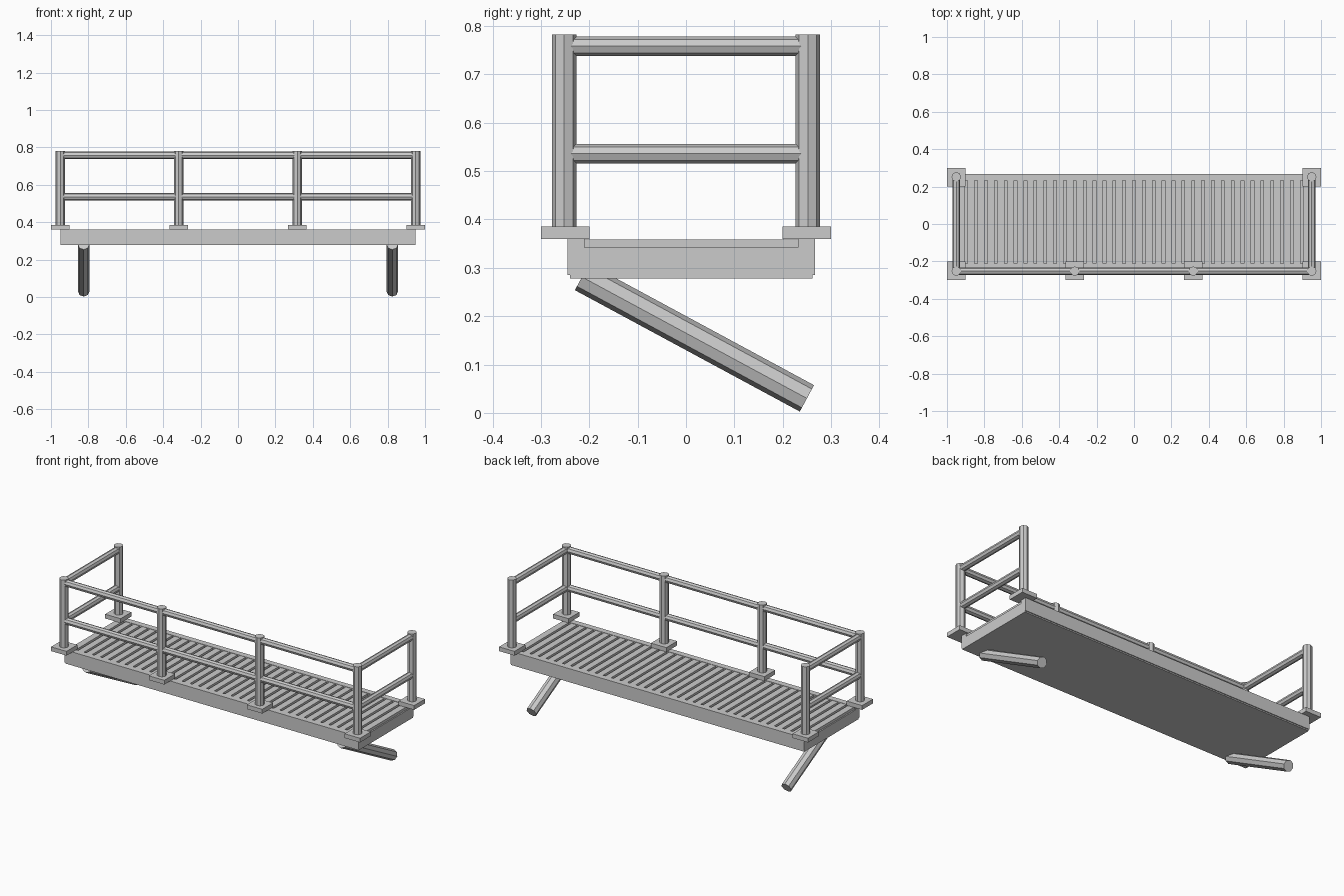
import bpy, math
from mathutils import Vector

if "Cube" in bpy.data.objects:
    bpy.data.objects.remove(bpy.data.objects["Cube"])


def box(name, x0, x1, y0, y1, z0, z1):
    bpy.ops.mesh.primitive_cube_add(size=1, location=((x0 + x1) / 2, (y0 + y1) / 2, (z0 + z1) / 2))
    o = bpy.context.object
    o.name = name
    o.scale = (x1 - x0, y1 - y0, z1 - z0)
    bpy.ops.object.transform_apply(location=False, rotation=False, scale=True)
    return o


def bar(name, a, b, r):
    # eight-sided round bar between two points
    a, b = Vector(a), Vector(b)
    d = b - a
    bpy.ops.mesh.primitive_cylinder_add(vertices=8, radius=r, depth=d.length, location=(a + b) / 2)
    o = bpy.context.object
    o.name = name
    o.rotation_euler = d.to_track_quat('Z', 'Y').to_euler()
    return o


# Platform body and raised long edges
box("platform_body", -0.95, 0.95, -0.24, 0.262, 0.278, 0.342)
box("front_edge_beam", -0.95, 0.95, -0.245, -0.21, 0.285, 0.36)
box("back_edge_beam", -0.95, 0.95, 0.232, 0.267, 0.285, 0.36)

# Deck slats
count = 36
pitch = 1.9 / count
for i in range(count):
    x = -0.95 + pitch * (i + 0.5)
    box(f"deck_slat_{i}", x - 0.019, x + 0.019, -0.212, 0.234, 0.338, 0.358)

# Posts standing on square base plates
posts = [(x, -0.252) for x in (-0.95, -0.317, 0.317, 0.95)] + [(-0.95, 0.252), (0.95, 0.252)]
for i, (x, y) in enumerate(posts):
    py = math.copysign(0.25, y)
    box(f"post_plate_{i}", x - 0.05, x + 0.05, py - 0.05, py + 0.05, 0.36, 0.385)
    bar(f"post_{i}", (x, y, 0.37), (x, y, 0.782), 0.0255)

# Front and side guard rails
for label, z in (("top", 0.758), ("middle", 0.536)):
    bar(f"front_{label}_rail", (-0.95, -0.252, z), (0.95, -0.252, z), 0.02)
    for side, x in (("left", -0.95), ("right", 0.95)):
        bar(f"{side}_{label}_rail", (x, -0.252, z), (x, 0.252, z), 0.02)

# Slanted support struts reaching back to the wall
for side, x in (("left", -0.825), ("right", 0.825)):
    bar(f"{side}_strut", (x, -0.215, 0.281), (x, 0.25, 0.03), 0.031)
